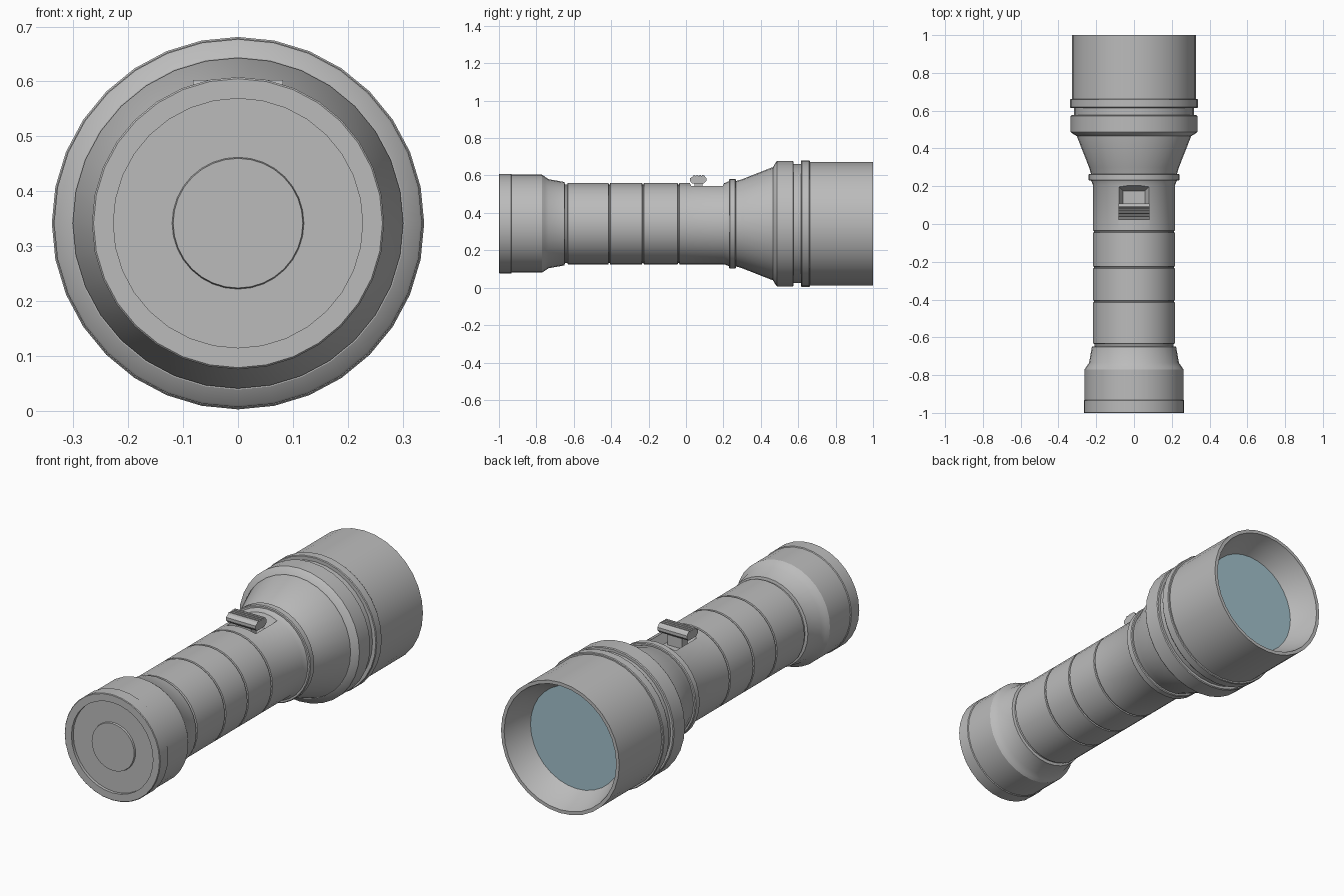
import bpy, bmesh, math
from mathutils import Vector

cube = bpy.data.objects.get("Cube")
if cube:
    bpy.data.objects.remove(cube, do_unlink=True)

AXIS_Z = 0.342
SIDES = 32


def make_material(name, rgb):
    mat = bpy.data.materials.new(name)
    mat.use_nodes = True
    mat.diffuse_color = (*rgb, 1)
    mat.node_tree.nodes["Principled BSDF"].inputs["Base Color"].default_value = (*rgb, 1)
    return mat


grey = make_material("grey metal", (0.5, 0.5, 0.5))
glass = make_material("blue glass", (0.36, 0.53, 0.6))


def finish(name, bm, mat, smooth=True):
    bmesh.ops.recalc_face_normals(bm, faces=bm.faces)
    mesh = bpy.data.meshes.new(name)
    bm.to_mesh(mesh)
    bm.free()
    obj = bpy.data.objects.new(name, mesh)
    bpy.context.collection.objects.link(obj)
    mesh.materials.append(mat)
    if smooth:
        bpy.ops.object.select_all(action='DESELECT')
        obj.select_set(True)
        bpy.context.view_layer.objects.active = obj
        bpy.ops.object.shade_smooth_by_angle(angle=math.radians(25))
    return obj


def turned(name, profile, mat=grey):
    """Solid of revolution about the y axis; profile is (y, radius), capped at both ends."""
    bm = bmesh.new()
    rings = []
    for y, r in profile:
        rings.append([bm.verts.new((r * math.sin(a), y, AXIS_Z + r * math.cos(a)))
                      for a in (math.tau * i / SIDES for i in range(SIDES))])
    for a, b in zip(rings, rings[1:]):
        for i in range(SIDES):
            j = (i + 1) % SIDES
            bm.faces.new((a[i], a[j], b[j], b[i]))
    bm.faces.new(rings[0])
    bm.faces.new(rings[-1])
    return finish(name, bm, mat)


def extruded(name, outline, half_width):
    """Side outline of (y, z) points extruded along x."""
    bm = bmesh.new()
    face = bm.faces.new([bm.verts.new((-half_width, y, z)) for y, z in outline])
    out = bmesh.ops.extrude_face_region(bm, geom=[face])
    moved = [v for v in out["geom"] if isinstance(v, bmesh.types.BMVert)]
    bmesh.ops.translate(bm, verts=moved, vec=Vector((2 * half_width, 0, 0)))
    return finish(name, bm, grey, smooth=False)


# Tail cap with recessed end face and raised centre button
turned("tail_cap", [(-0.994, 0.118), (-0.985, 0.12), (-0.985, 0.227), (-1, 0.227),
                    (-1, 0.263), (-0.997, 0.266), (-0.935, 0.266), (-0.932, 0.262),
                    (-0.77, 0.262), (-0.755, 0.252), (-0.735, 0.238), (-0.65, 0.223), (-0.645, 0.2)])

# Barrel with thin grooves between its sections
R = 0.217
barrel_profile = [(-0.66, 0.209), (-0.635, 0.209), (-0.632, R)]
for y in (-0.41, -0.23, -0.04):
    barrel_profile += [(y - 0.005, R), (y - 0.003, 0.211), (y + 0.003, 0.211), (y + 0.005, R)]
barrel_profile += [(0.205, R), (0.232, 0.228), (0.232, 0.2)]
barrel = turned("barrel", barrel_profile)

# Tapered switch pocket cut into the top of the barrel
bm = bmesh.new()
loops = []
for hx, y0, y1, z in ((0.058, 0.05, 0.175, 0.5), (0.088, 0.02, 0.205, 0.56), (0.088, 0.02, 0.205, 0.65)):
    loops.append([bm.verts.new(p) for p in ((-hx, y0, z), (hx, y0, z), (hx, y1, z), (-hx, y1, z))])
for a, b in zip(loops, loops[1:]):
    for i in range(4):
        bm.faces.new((a[i], a[(i + 1) % 4], b[(i + 1) % 4], b[i]))
bm.faces.new(loops[0])
bm.faces.new(loops[-1])
cutter = finish("pocket_cutter", bm, grey, smooth=False)
cutter.hide_render = True
cutter.hide_viewport = True
cut = barrel.modifiers.new("switch_pocket", 'BOOLEAN')
cut.object = cutter
cut.operation = 'DIFFERENCE'
cut.solver = 'EXACT'
barrel.modifiers.move(len(barrel.modifiers) - 1, 0)

# Neck ring and flared cone
turned("neck_ring", [(0.23, 0.2), (0.23, 0.236), (0.234, 0.24), (0.262, 0.24), (0.266, 0.236), (0.266, 0.2)])
turned("neck_cone", [(0.26, 0.2), (0.26, 0.226), (0.3, 0.238), (0.46, 0.301), (0.47, 0.301), (0.47, 0.2)])

# Head: collar, groove, ring, bezel and conical reflector
turned("head", [(0.465, 0.28), (0.465, 0.303), (0.482, 0.331), (0.487, 0.335), (0.572, 0.335),
                (0.576, 0.331), (0.576, 0.318), (0.615, 0.318), (0.615, 0.336), (0.619, 0.339),
                (0.658, 0.339), (0.662, 0.336), (0.662, 0.329), (1, 0.329), (1, 0.312),
                (0.935, 0.291), (0.87, 0.256), (0.86, 0.256)])
turned("lens", [(0.862, 0.256), (0.87, 0.256)], glass)

# Sliding switch: ridged thumb pad on a stem
pad = [(0.035, 0.556), (0.095, 0.556), (0.109, 0.57), (0.109, 0.585), (0.1, 0.597)]
for y in (0.09, 0.075, 0.06, 0.045):
    pad += [(y + 0.003, 0.603), (y - 0.003, 0.603), (y - 0.007, 0.595)]
pad += [(0.022, 0.585), (0.022, 0.57)]
extruded("switch_pad", pad, 0.082)
extruded("switch_stem", [(0.045, 0.49), (0.088, 0.49), (0.088, 0.565), (0.045, 0.565)], 0.04)
